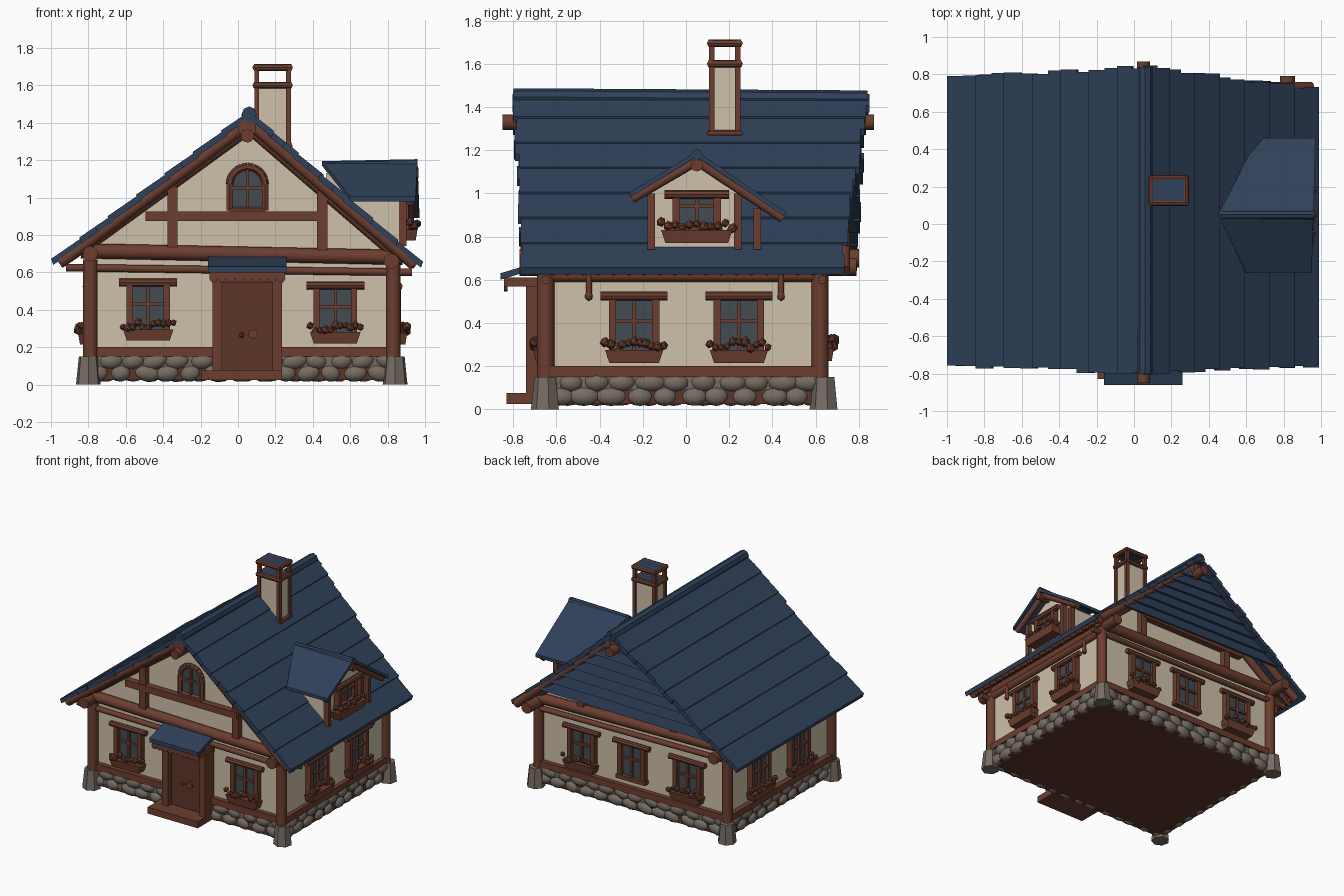
import bpy, bmesh, math, random
from mathutils import Matrix, Vector

random.seed(4)
if "Cube" in bpy.data.objects:
    bpy.data.objects.remove(bpy.data.objects["Cube"], do_unlink=True)


def material(name, rgb):
    m = bpy.data.materials.new(name)
    m.use_nodes = True
    m.diffuse_color = (*rgb, 1)
    m.node_tree.nodes["Principled BSDF"].inputs["Base Color"].default_value = (*rgb, 1)
    return m


NAVY = material("navy roof", (0.028, 0.052, 0.1))
WOOD = material("red brown wood", (0.15, 0.048, 0.029))
DOOR = material("dark door wood", (0.11, 0.036, 0.022))
CREAM = material("cream plaster", (0.62, 0.53, 0.4))
STONE = material("grey stone", (0.18, 0.15, 0.125))
GLASS = material("grey glass", (0.055, 0.07, 0.085))
made = []


class Part:
    """Collects simple solids into one single-coloured object."""

    def __init__(self, name, mat, frame=None):
        self.name, self.mat, self.bm = name, mat, bmesh.new()
        self.frame = frame or Matrix()

    def box(self, c, s):
        m = Matrix.Translation(c) @ Matrix.Diagonal((*s, 1))
        bmesh.ops.create_cube(self.bm, size=1, matrix=self.frame @ m)
        return self

    def log(self, a, b, r, r2=None, n=10):
        a, b = Vector(a), Vector(b)
        d = b - a
        m = Matrix.Translation((a + b) / 2) @ d.to_track_quat("Z", "Y").to_matrix().to_4x4()
        bmesh.ops.create_cone(self.bm, cap_ends=True, segments=n, radius1=r,
                              radius2=r2 or r, depth=d.length, matrix=self.frame @ m)
        return self

    def blob(self, c, s, n=1):
        m = Matrix.Translation(c) @ Matrix.Rotation(random.uniform(-.3, .3), 4, "Y")
        bmesh.ops.create_icosphere(self.bm, subdivisions=n, radius=1,
                                   matrix=self.frame @ m @ Matrix.Diagonal((*s, 1)))
        return self

    def slab(self, pts, off):
        off = Vector(off)
        a = [self.bm.verts.new(self.frame @ Vector(p)) for p in pts]
        b = [self.bm.verts.new(self.frame @ (Vector(p) + off)) for p in pts]
        faces = [self.bm.faces.new(a), self.bm.faces.new(b[::-1])]
        for i in range(len(a)):
            j = (i + 1) % len(a)
            faces.append(self.bm.faces.new((a[i], b[i], b[j], a[j])))
        bmesh.ops.recalc_face_normals(self.bm, faces=faces)
        return self

    def done(self):
        me = bpy.data.meshes.new(self.name)
        self.bm.to_mesh(me)
        self.bm.free()
        me.materials.append(self.mat)
        ob = bpy.data.objects.new(self.name, me)
        bpy.context.scene.collection.objects.link(ob)
        made.append(ob)


# House footprint and roof line
L, R, F, B = -.78, .83, -.63, .61
RIDGE, TOP = .06, 1.46
EAVES = {-1: (-1.0, .66), 1: (.99, .645)}


def roof_point(side, t):
    ex, ez = EAVES[side]
    return RIDGE + (ex - RIDGE) * t, TOP + (ez - TOP) * t


def roof_x(side, z):
    ex, ez = EAVES[side]
    return RIDGE + (ex - RIDGE) * (TOP - z) / (TOP - ez)


# Plaster body with gables
Part("house_walls", CREAM).slab([(x, F, z) for x, z in (
    (L, .1), (R, .1), (R, .74), (RIDGE, 1.41), (L, .77))], (0, B - F, 0)).done()
Part("floor_slab", DOOR).box((.025, -.01, .06), (1.64, 1.27, .07)).done()

# Stone footing with loose stones and flared corner blocks
stones = Part("stone_footing", STONE).box((.025, -.01, .1), (1.64, 1.27, .1))
for a, b in (((L, F), (R, F)), ((R, F), (R, B)), ((R, B), (L, B)), ((L, B), (L, F))):
    a, b = Vector(a), Vector(b)
    n = round((b - a).length / .12)
    along_x = abs(a.x - b.x) > .1
    for row in range(2):
        for i in range(n):
            p = a.lerp(b, (i + .3 + .45 * row + random.uniform(-.1, .1)) / n)
            w = random.uniform(.055, .078)
            s = (w, .04, .045) if along_x else (.04, w, .045)
            stones.blob((p.x, p.y, .06 + .065 * row), s, 2)
for x in (L - .02, R + .01):
    for y in (F - .02, B + .03):
        stones.log((x, y, 0), (x, y, .15), .068, .052, 7)
stones.done()

# Timber frame: posts, sills, wall plates, purlins
frame = Part("timber_frame", WOOD)
for x in (L - .01, R):
    frame.log((x, F - .02, .14), (x, F - .02, .67), .04)
    frame.log((x, B + .01, .14), (x, B + .01, .67), .04)
    frame.box((x, -.01, .175), (.06, 1.26, .05))
    frame.log((x, F, .62), (x, B, .62), .03)
for y in (F, B):
    frame.box((.025, y, .175), (1.62, .07, .05))
frame.log((-.79, -.77, .7), (-.79, .8, .7), .042).log((.82, -.77, .66), (.82, .79, .66), .042)
frame.log((RIDGE - .01, -.85, 1.33), (RIDGE - .01, .87, 1.33), .036)
frame.log((RIDGE - .01, -.8, 1.37), (RIDGE - .01, .8, 1.37), .05)
frame.done()

# Gable beams, front and back
for name, y, s in (("front_gable_beams", F - .02, -1), ("back_gable_beams", B + .02, 1)):
    g = Part(name, WOOD)
    g.log((-.84, y, .715), (.88, y, .68), .04).log((-.92, y, .625), (.93, y, .6), .02)
    g.box((-.015, y, .9), (.96, .06, .05))
    g.box((-.35, y, .88), (.055, .05, .36)).box((.45, y, .88), (.055, .05, .34))
    for side in (-1, 1):
        x, z = roof_point(side, .95)
        g.log((RIDGE, s * .73, 1.4), (x, s * .73, z - .045), .032)
        g.log((RIDGE, y, 1.37), (x * .88, y, z + .02), .03)
    g.done()

# Lapped roof boards on both slopes
for side, name in ((-1, "left_roof"), (1, "right_roof")):
    roof = Part(name, NAVY)
    n = 7
    for i in range(n):
        t0, t1 = max(0, i / n - .02), (i + 1) / n
        (x0, z0), (x1, z1) = roof_point(side, t0), roof_point(side, t1)
        end = (.78 if side < 0 else .715)
        for k in range(2):
            tm = (i + k * .5) / n
            ta, tb = t0 + (t1 - t0) * k * .5, t0 + (t1 - t0) * (k + 1) * .5
            (xa, za), (xb, zb) = roof_point(side, ta), roof_point(side, tb)
            y0 = -.8 + .045 * tm + random.uniform(-.01, .01)
            y1 = .84 + (end - .84) * tm + random.uniform(-.01, .01)
            lift = .012
            roof.slab([(xa, y0, za + lift * k * .5), (xb, y0, zb + lift * (k + 1) * .5),
                       (xb, y1, zb + lift * (k + 1) * .5), (xa, y1, za + lift * k * .5)],
                      (-side * .012, 0, -.032))
    roof.done()
Part("ridge_cap", NAVY).log((RIDGE, -.8, 1.447), (RIDGE, .84, 1.437), .04, n=8).done()

# Lapped boards on the back gable
clad = Part("back_gable_boards", NAVY)
for i in range(7):
    z0 = .82 + .08 * i
    z1 = z0 + .095
    x = [roof_x(s, z + .05) for s, z in ((-1, z0), (1, z0), (1, z1), (-1, z1))]
    clad.slab([(x[0], .775, z0), (x[1], .745, z0), (x[2], .715, z1), (x[3], .745, z1)], (0, .02, 0))
clad.done()

# Rafter ends under the side eaves
rafters = Part("rafter_ends", WOOD)
for i in range(20):
    y = -.69 + i * .071
    rafters.log((.8, y, .75), (.95, y, .635), .02, n=6).log((-.78, y, .755), (-.95, y, .64), .02, n=6)
rafters.log((.93, -.72, .65), (.93, .68, .65), .018).log((-.93, -.72, .66), (-.93, .74, .66), .018)
for x in (R + .02, L - .03):
    for y in (-.45, .44):
        rafters.log((x, y, .51), (x, y, .63), .014).blob((x, y, .525), (.02, .02, .025))
rafters.done()


def flower_box(name, frame, w, z, out=.075):
    p = Part(name, WOOD, frame)
    p.slab([(-w / 2, -out, z + .06), (w / 2, -out, z + .06), (w / 2 - .02, -out + .01, z),
            (-w / 2 + .02, -out + .01, z)], (0, out - .005, 0))
    for i in range(11):
        s = random.uniform(.018, .027)
        p.blob((w * (i / 10 - .5), -out * random.uniform(.5, 1.05), z + random.uniform(.065, .1)), (s, s, s))
    p.done()


def window(name, x, y, z, angle, box=True, w=.2, h=.27):
    m = Matrix.Translation((x, y, z)) @ Matrix.Rotation(math.radians(angle), 4, "Z")
    Part(name + "_glass", GLASS, m).box((0, -.008, 0), (w, .016, h)).done()
    p = Part(name + "_frame", WOOD, m)
    for s in (-1, 1):
        p.box((s * w / 2, -.02, 0), (.034, .045, h))
    p.box((0, -.018, 0), (.016, .03, h)).box((0, -.018, .02), (w, .03, .016))
    p.box((0, -.02, -h / 2), (w + .05, .05, .03))
    p.log((-w / 2 - .055, -.03, h / 2), (w / 2 + .055, -.03, h / 2), .021, n=8)
    p.done()
    if box:
        flower_box(name + "_flower_box", m, w + .07, -h / 2 - .04)


# Windows on all four walls
window("front_right_window", -.48, F, .41, 0)
window("front_left_window", .52, F, .395, 0)
for y, n in ((-.24, "front"), (.245, "back")):
    window("left_side_%s_window" % n, R, y, .39, 90)
    window("right_side_%s_window" % n, L, y, .39, -90)
for x, n, b in ((-.46, "right", True), (.02, "middle", False), (.45, "left", True)):
    window("back_%s_window" % n, x, B, .4, 180, b)

# Arched attic window
arc = [(.05 + .095 * math.cos(a), 1.07 + .095 * math.sin(a)) for a in
       (math.pi * i / 10 for i in range(11))]
outline = [(.145, .93)] + arc + [(-.045, .93)]
Part("attic_glass", GLASS).slab([(x, F - .012, z) for x, z in outline], (0, .02, 0)).done()
attic = Part("attic_frame", WOOD)
for (x0, z0), (x1, z1) in zip(outline, outline[1:] + outline[:1]):
    attic.log((x0, F - .015, z0), (x1, F - .015, z1), .02, n=6)
attic.box((.05, F - .015, 1.04), (.016, .025, .22)).box((.05, F - .015, 1.05), (.18, .025, .016)).done()

# Door, porch awning and step
Part("door", DOOR).box((.05, F - .03, .3), (.3, .07, .52)).done()
porch = Part("porch_frame", WOOD)
for x in (-.11, .21):
    porch.box((x, F - .05, .31), (.05, .12, .52))
porch.box((.05, F - .05, .57), (.38, .12, .05)).box((.05, -.835, .59), (.4, .015, .04))
for i in range(9):
    porch.log((-.13 + .045 * i, -.842, .57), (-.13 + .045 * i, -.826, .57), .024, n=8)
for x in (-.145, .245):
    porch.box((x, -.75, .59), (.015, .18, .04))
porch.box((.02, -.73, .05), (.43, .2, .05))
porch.log((.08, F - .08, .27), (.08, F - .06, .27), .025).blob((.02, F - .075, .265), (.016, .016, .016))
porch.done()
Part("porch_awning", NAVY).slab([(-.16, -.86, .6), (.26, -.86, .6), (.26, F, .67), (-.16, F, .67)],
                                (0, 0, .03)).done()

# Dormer
DX, DY = .87, .05
Part("dormer_walls", CREAM).slab([(DX, y, z) for y, z in (
    (-.17, .72), (.25, .72), (.25, 1.0), (DY, 1.13), (-.17, 1.0))], (-.4, 0, 0)).done()
Part("dormer_roof", NAVY).slab([(.45, DY, 1.17), (.96, DY, 1.17), (.95, -.26, .98), (.6, -.26, .98)], (0, 0, .025)
     ).slab([(.45, DY, 1.17), (.96, DY, 1.17), (.97, .46, .89), (.66, .46, .89)], (0, 0, .025)
     ).log((.47, DY, 1.17), (.96, DY, 1.18), .025, n=8).done()
trim = Part("dormer_timber", WOOD)
for y, z in ((-.16, 1.0), (.24, 1.0), (.33, .93)):
    trim.box((DX + .01, y, (z + .74) / 2), (.04, .035, z - .74))
trim.log((.92, DY, 1.15), (.92, -.25, .975), .022).log((.92, DY, 1.15), (.92, .45, .885), .022)
trim.log((.6, DY, 1.13), (.965, DY, 1.13), .028).done()
window("dormer_window", DX, DY, .92, 90, False, .19, .15)
flower_box("dormer_flower_box", Matrix.Translation((DX, DY, 0)) @ Matrix.Rotation(math.pi / 2, 4, "Z"), .33, .77, .09)

# Chimney with open hood
CX, CY = .185, .18
Part("chimney_stack", CREAM).box((CX, CY, 1.42), (.17, .12, .36)).done()
hood = Part("chimney_timber", WOOD)
for sx in (-.085, .085):
    for sy in (-.06, .06):
        hood.box((CX + sx, CY + sy, 1.475), (.026, .026, .43))
for z in (1.275, 1.6, 1.695):
    for s in (-1, 1):
        hood.log((CX - .1, CY + s * .065, z), (CX + .1, CY + s * .065, z), .018, n=8)
        hood.log((CX + s * .09, CY - .075, z), (CX + s * .09, CY + .075, z), .018, n=8)
hood.done()
Part("chimney_cap", NAVY).box((CX, CY, 1.7), (.17, .12, .02)).box((CX, CY, 1.605), (.16, .11, .02)).done()

# Smooth the round parts while keeping edges crisp
bpy.ops.object.select_all(action="DESELECT")
for ob in made:
    ob.select_set(True)
bpy.context.view_layer.objects.active = made[0]
bpy.ops.object.shade_smooth_by_angle(angle=math.radians(40))
